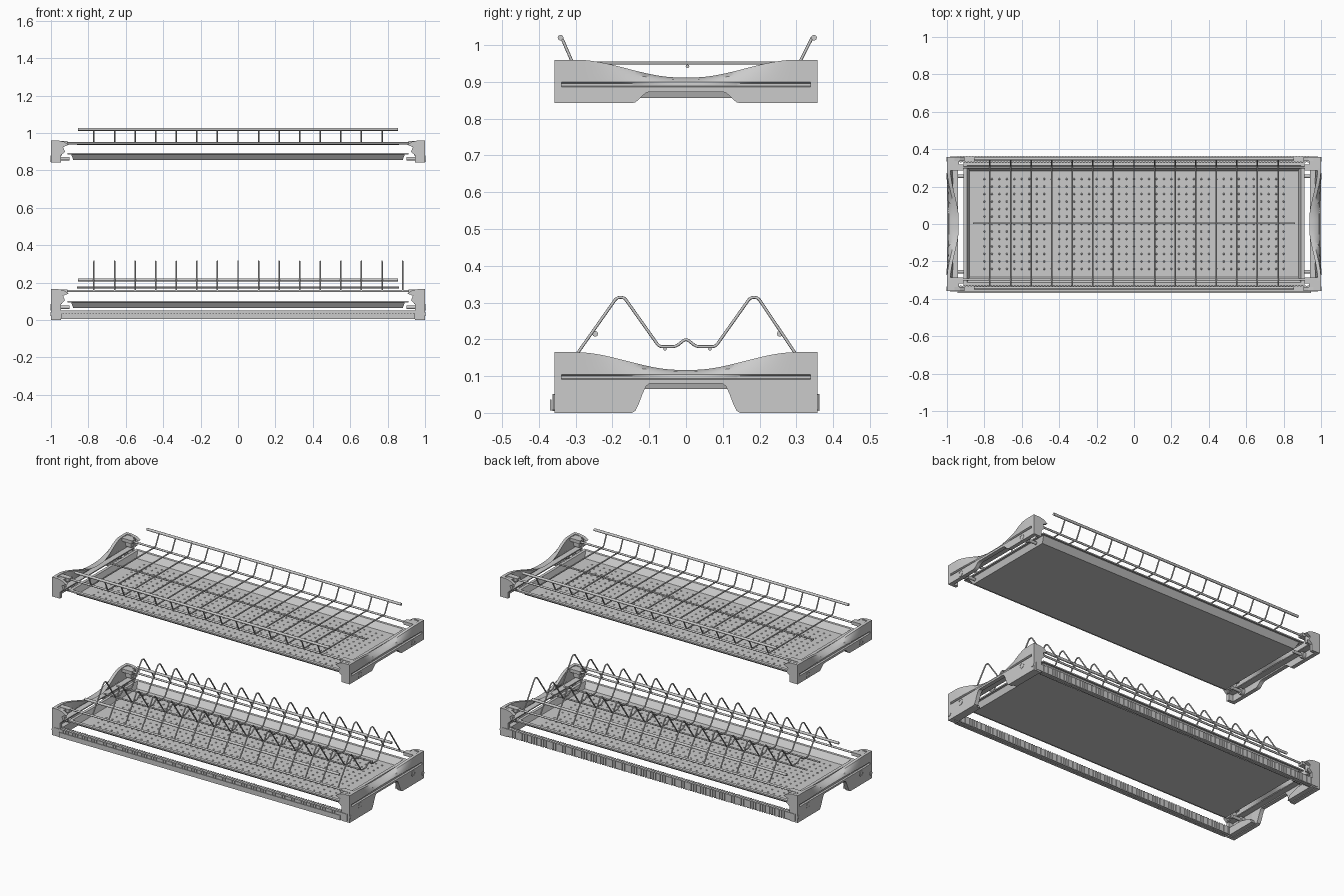
import bpy, bmesh, math
from mathutils import Vector

if "Cube" in bpy.data.objects:
    bpy.data.objects.remove(bpy.data.objects["Cube"])

UP = 0.795  # height offset of the upper tier


def make(name, verts, faces, mirror="", smooth=False):
    me = bpy.data.meshes.new(name)
    me.from_pydata(verts, [], faces)
    bm = bmesh.new()
    bm.from_mesh(me)
    bmesh.ops.recalc_face_normals(bm, faces=bm.faces)
    bm.to_mesh(me)
    bm.free()
    ob = bpy.data.objects.new(name, me)
    bpy.context.collection.objects.link(ob)
    if mirror:
        m = ob.modifiers.new("mirror", "MIRROR")
        m.use_axis = ("X" in mirror, "Y" in mirror, False)
    if smooth:
        bpy.context.view_layer.objects.active = ob
        ob.select_set(True)
        bpy.ops.object.shade_smooth_by_angle(angle=math.radians(35))
        ob.select_set(False)
    return ob


def loft(name, rings, **kw):
    n = len(rings[0])
    verts = [p for r in rings for p in r]
    faces = [(i * n + j, i * n + (j + 1) % n, (i + 1) * n + (j + 1) % n, (i + 1) * n + j)
             for i in range(len(rings) - 1) for j in range(n)]
    faces += [tuple(range(n)), tuple(range(len(verts) - n, len(verts)))]
    return make(name, verts, faces, **kw)


def box(name, x0, x1, y0, y1, z0, z1, mirror=""):
    ring = lambda x: [(x, y0, z0), (x, y1, z0), (x, y1, z1), (x, y0, z1)]
    return loft(name, [ring(x0), ring(x1)], mirror=mirror)


def round_path(pts, r):
    # replaces every inner corner by a short arc
    pts = [Vector(p) for p in pts]
    out = [pts[0]]
    for a, b, c in zip(pts, pts[1:], pts[2:]):
        p, q = b + (a - b).normalized() * r, b + (c - b).normalized() * r
        out += [p * (1 - t) ** 2 + b * 2 * t * (1 - t) + q * t * t for t in (0, .33, .67, 1)]
    return out + [pts[-1]]


def wires(name, paths, r):
    cu = bpy.data.curves.new(name, "CURVE")
    cu.dimensions = "3D"
    cu.bevel_depth, cu.bevel_resolution, cu.use_fill_caps = r, 2, True
    for p in paths:
        s = cu.splines.new("POLY")
        s.points.add(len(p) - 1)
        for pt, v in zip(s.points, p):
            pt.co = (*v, 1)
    ob = bpy.data.objects.new(name, cu)
    bpy.context.collection.objects.link(ob)


def long_wires(name, yz, x, r):
    wires(name, [[(-x, y, z), (x, y, z)] for y, z in yz], r)


def smoothstep(t):
    t = min(1, max(0, t))
    return t * t * (3 - 2 * t)


def bracket(name, k, bottom, arch):
    # sculpted side wall: waisted top edge, ledge line, arched underside
    rings = []
    for i in range(73):
        y = -0.355 + 0.71 * i / 72
        w = smoothstep((0.3 - abs(y)) / 0.28)
        zb = arch + (bottom - arch) * smoothstep((abs(y) - 0.1) / 0.045)
        zt, xt = k + 0.165 - 0.048 * w, 1 - 0.045 * w
        sec = [(1, zb), (1, k + .091), (.991, k + .094), (.991, k + .100), (1 - .01 * w, k + .104),
               (1 - .02 * w, k + .104 + (zt - k - .104) * .6), (xt, zt), (xt - .018, zt),
               (.97 - .01 * w, k + .104), (.976, k + .09), (.976, zb)]
        rings.append([(x, y, z) for x, z in sec])
    loft(name + "_wall", rings, mirror="X", smooth=True)
    # closed end posts
    prof = [(1, bottom), (.947, bottom), (.947, k + .085), (.925, k + .105), (.935, k + .13),
            (.905, k + .142), (.93, k + .158), (.96, k + .165), (1, k + .165)]
    loft(name + "_post", [[(x, y, z) for x, z in prof] for y in (.338, .357)], mirror="XY")
    # holders for the wire ends, and ledge joining the posts
    box(name + "_wire_holder", .912, .985, .285, .318, k + .142, k + .162, "XY")
    box(name + "_holder_web", .935, .985, .31, .345, k + .105, k + .16, "XY")
    box(name + "_ledge", .94, .98, -.345, .345, k + .086, k + .092, "X")
    # screw bosses and tray pegs
    def circ(x, r):
        return [(x, .255 + r * math.cos(a * math.tau / 20), k + .068 + r * math.sin(a * math.tau / 20))
                for a in range(20)]
    loft(name + "_boss", [circ(.9, .009), circ(.955, .009), circ(.955, .018), circ(1.002, .018),
                          circ(1.002, .012), circ(.99, .012)], mirror="XY", smooth=True)


def tray(name, z):
    # open pan with sloped sides and a flat lip
    rings = [(.88, .285, z), (.893, .312, z + .034), (.91, .328, z + .034), (.91, .328, z + .027)]
    verts = [(sx * x, sy * y, h) for x, y, h in rings for sx, sy in ((-1, -1), (1, -1), (1, 1), (-1, 1))]
    faces = [(3, 2, 1, 0)] + [(i * 4 + j, i * 4 + (j + 1) % 4, i * 4 + 4 + (j + 1) % 4, i * 4 + 4 + j)
                              for i in range(3) for j in range(4)]
    ob = make(name, verts, faces)
    s = ob.modifiers.new("thickness", "SOLIDIFY")
    s.thickness, s.offset = .004, 0
    # small drainage bumps on the floor
    bv, bf = [], []
    for i in range(41):
        for j in range(13):
            cx, cy, n = -.8 + .04 * i, -.24 + .04 * j, len(bv)
            for r, h in ((.006, z + .001), (.003, z + .005)):
                bv += [(cx + r * math.cos(a * math.tau / 6), cy + r * math.sin(a * math.tau / 6), h)
                       for a in range(6)]
            bf += [(n + a, n + (a + 1) % 6, n + 6 + (a + 1) % 6, n + 6 + a) for a in range(6)]
            bf.append(tuple(range(n + 6, n + 12)))
    make(name + "_bumps", bv, bf)


# side brackets and drip trays
bracket("lower_bracket", 0, 0, .08)
bracket("upper_bracket", UP, UP + .047, UP + .078)
tray("lower_tray", .066)
tray("upper_tray", .858)

# lower plate rack
plate = [(-.298, .158), (-.188, .314), (-.168, .314), (-.073, .18), (-.028, .18), (0, .202),
         (.028, .18), (.08, .18), (.175, .314), (.195, .314), (.3, .158)]
wires("plate_dividers", [round_path([(-.77 + .11 * i, y, z) for y, z in plate], .009)
                         for i in range(16)], .004)
long_wires("plate_base_rails", [(-.297, .155), (.3, .155)], .94, .006)
long_wires("plate_inner_wires", [(-.057, .174), (.065, .174)], .86, .005)
long_wires("plate_side_rails", [(-.247, .215), (.255, .215)], .855, .008)

# upper cup rack with guard fences
cup = [(-.338, 1.02), (-.308, .951), (.308, .951), (.343, 1.02)]
wires("cup_cross_wires", [round_path([(-.77 + .11 * i, y, z) for y, z in cup], .012)
                          for i in range(15)], .004)
long_wires("cup_base_rails", [(-.297, .945), (.303, .945)], .94, .006)
long_wires("cup_centre_wire", [(.004, .942)], .86, .005)
long_wires("cup_fence_rails", [(-.341, 1.02), (.348, 1.02)], .855, .008)

# bottom frame rails with fine ribs
box("frame_rail", -.985, .985, .332, .36, .008, .05, "Y")
for side in (1, -1):
    y0, y1 = sorted((side * .329, side * .363))
    rib = box("back_rail_ribs" if side > 0 else "front_rail_ribs", -.945, -.937, y0, y1, .005, .052)
    a = rib.modifiers.new("array", "ARRAY")
    a.count, a.use_relative_offset, a.use_constant_offset = 118, False, True
    a.constant_offset_displace = (.016, 0, 0)

# front trim strip, L-shaped
box("front_trim", -.945, .945, -.37, -.366, .006, .036)
box("front_trim_foot", -.945, .945, -.37, -.355, .006, .010)

# foot stiffeners and rail end screws
foot = [(.15, .004), (.335, .004), (.335, .05), (.24, .05), (.165, .03)]
loft("foot_block", [[(x, y, z) for y, z in foot] for x in (.948, .985)], mirror="XY")
loft("rail_end_screw", [[(x, .346 + .011 * math.cos(a * math.tau / 12), .033 + .011 * math.sin(a * math.tau / 12))
                         for a in range(12)] for x in (.98, 1.003)], mirror="XY")
